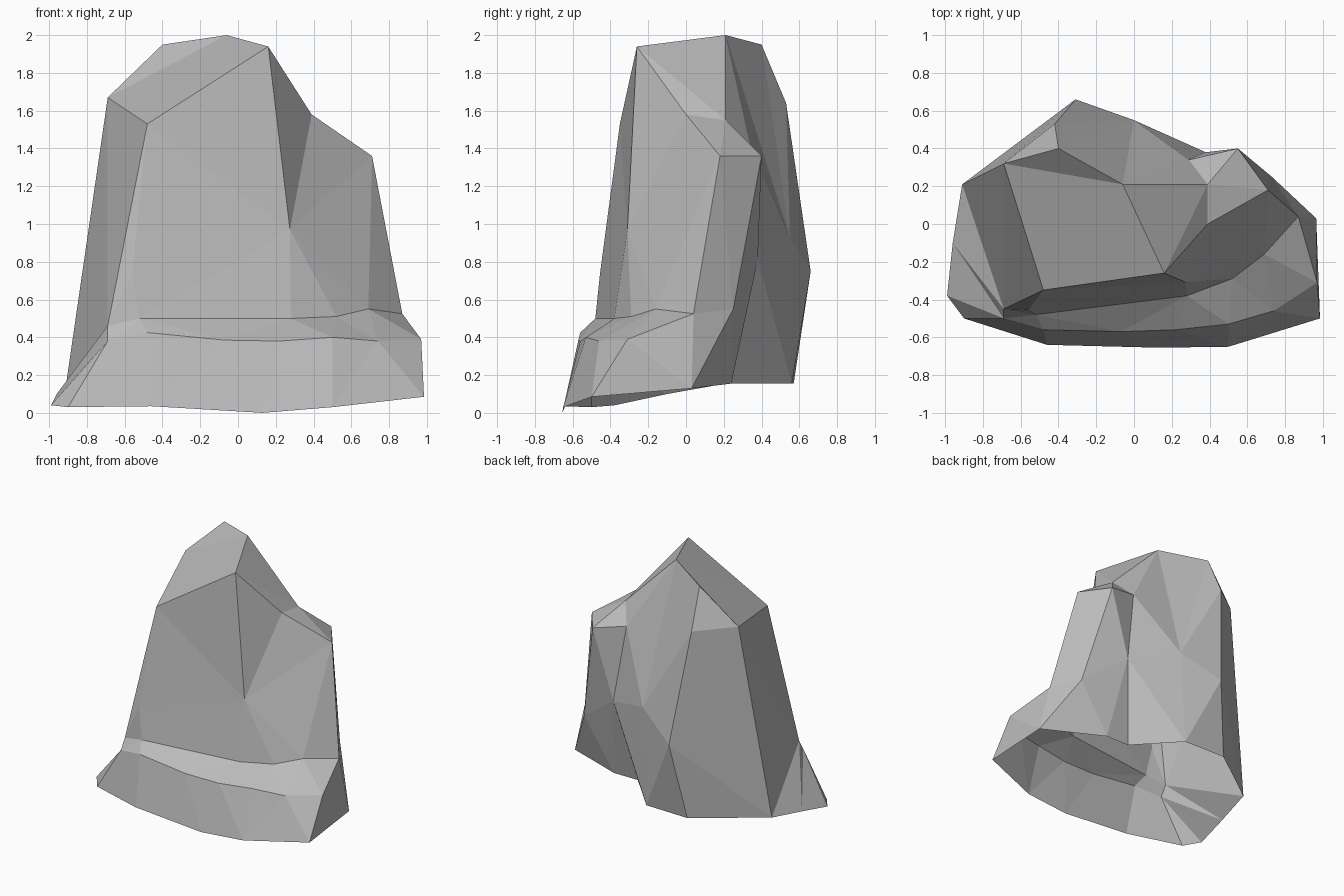
import bpy, bmesh
from mathutils import Vector

if "Cube" in bpy.data.objects:
    bpy.data.objects.remove(bpy.data.objects["Cube"])

bm = bmesh.new()


def path(*coords):
    """Add a run of corner points and return them."""
    return [bm.verts.new(c) for c in coords]


def tri(a, b, c):
    if len({a, b, c}) == 3 and not bm.faces.get((a, b, c)):
        bm.faces.new((a, b, c))


def fan(hub, *rim):
    """Facets radiating from a hub corner."""
    for a, b in zip(rim, rim[1:]):
        tri(hub, a, b)


def strip(p, q):
    """Facets between two paths, always taking the shorter diagonal."""
    i = j = 0
    while i < len(p) - 1 or j < len(q) - 1:
        step_p = j == len(q) - 1 or (i < len(p) - 1 and
                 (p[i + 1].co - q[j].co).length < (q[j + 1].co - p[i].co).length)
        if step_p:
            tri(p[i], q[j], p[i + 1])
            i += 1
        else:
            tri(p[i], q[j], q[j + 1])
            j += 1


# crown of the rock: peak, then round its rim
peak, brow, front_l, left, back_l = path(
    (-.06, .21, 2.0), (.16, -.26, 1.94), (-.48, -.35, 1.53),
    (-.69, .32, 1.67), (-.40, .40, 1.95))
# lower right shoulder
saddle, sh_front, sh_right, sh_back, notch = path(
    (.39, .21, 1.55), (.39, 0, 1.58), (.71, .18, 1.36),
    (.55, .40, 1.36), (.29, .34, 1.42))
# corners part way down the walls
crease, cheek, back_top, bulge, back_mid, notch_mid, hip = path(
    (.275, -.31, .97), (-.56, -.455, .74), (-.42, .53, 1.64), (-.31, .66, .75),
    (0, .55, .93), (.38, .38, .81), (.73, .25, .55))
# foot of the back and sides, left to right
foot_l, foot_b, foot_m, foot_n, foot_s, foot_r = path(
    (-.91, .21, .155), (-.41, .57, .155), (-.04, .56, .155),
    (.26, .24, .155), (.47, .24, .155), (.965, .03, .13))
# front ledge: inner line, outer lip and ground line, left to right
inner = path((-.69, -.45, .46), (-.52, -.48, .50), (.28, -.38, .50),
             (.52, -.29, .51), (.69, -.16, .55), (.87, .04, .525))
lip = path((-.69, -.5, .38), (-.48, -.56, .425), (-.07, -.57, .385),
           (.22, -.56, .38), (.5, -.53, .40), (.74, -.46, .38), (.97, -.31, .39))
side_l, corner_l = path((-.96, -.1, .1), (-.99, -.38, .04))
ground = path((-.90, -.5, .03), (-.46, -.64, .035), (.13, -.655, 0),
              (.5, -.65, .03), (.985, -.5, .085))

# crown and shoulder facets
fan(peak, brow, front_l, left, back_l, back_mid, notch)
fan(saddle, notch, peak, brow, sh_front, sh_right, sh_back, notch)
fan(back_l, left, back_top, back_mid)
# front wall
fan(crease, brow, sh_front, sh_right, *inner[4:0:-1], cheek, front_l, brow)
fan(inner[4], sh_right, inner[5])
# left, back and right walls
fan(inner[0], inner[1], cheek, front_l, left, foot_l, side_l, lip[0])
fan(bulge, back_top, left, foot_l, foot_b, foot_m, back_mid, back_top)
fan(notch_mid, notch, sh_back, hip, foot_s, foot_n, foot_m, back_mid, notch)
fan(hip, sh_back, sh_right, inner[5], foot_r, foot_s)
# ledge and skirt
strip(inner, lip)
strip(lip, ground)
fan(lip[0], side_l, corner_l, ground[0])
fan(foot_r, inner[5], lip[-1], ground[-1])

# face everything outward
bmesh.ops.recalc_face_normals(bm, faces=bm.faces)
bm.normal_update()
centre = Vector((0, 0, .7))
if sum(f.normal.dot(f.calc_center_median() - centre) * f.calc_area() for f in bm.faces) < 0:
    bmesh.ops.reverse_faces(bm, faces=bm.faces)

mesh = bpy.data.meshes.new("rock")
bm.to_mesh(mesh)
bm.free()
stone = bpy.data.materials.new("grey stone")
stone.diffuse_color = (.5, .5, .5, 1)
stone.use_nodes = True
stone.node_tree.nodes["Principled BSDF"].inputs["Base Color"].default_value = stone.diffuse_color
mesh.materials.append(stone)
bpy.context.collection.objects.link(bpy.data.objects.new("rock", mesh))
